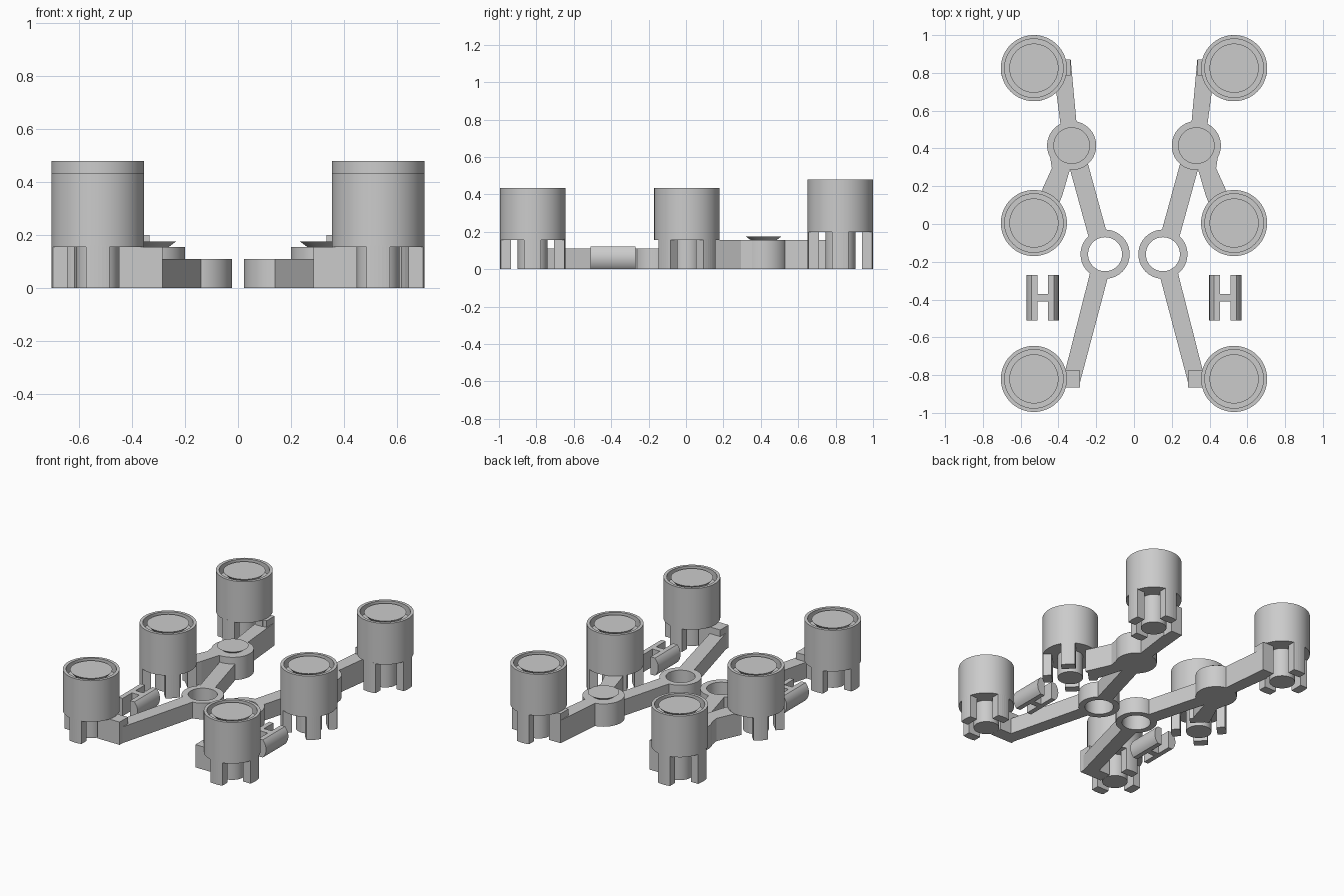
import bpy, bmesh, math

cube = bpy.data.objects.get("Cube")
if cube:
    bpy.data.objects.remove(cube, do_unlink=True)

grey = bpy.data.materials.new("plain_grey")
grey.use_nodes = True
COLOR = (0.6, 0.6, 0.6, 1)
grey.diffuse_color = COLOR
grey.node_tree.nodes["Principled BSDF"].inputs["Base Color"].default_value = COLOR


def finish(name, bm, smooth=False):
    """Turn a bmesh into an object mirrored across x = 0."""
    bmesh.ops.remove_doubles(bm, verts=bm.verts, dist=1e-5)
    bmesh.ops.recalc_face_normals(bm, faces=bm.faces)
    mesh = bpy.data.meshes.new(name)
    bm.to_mesh(mesh)
    bm.free()
    mesh.materials.append(grey)
    obj = bpy.data.objects.new(name, mesh)
    bpy.context.collection.objects.link(obj)
    if smooth:
        bpy.ops.object.select_all(action='DESELECT')
        obj.select_set(True)
        bpy.context.view_layer.objects.active = obj
        bpy.ops.object.shade_smooth_by_angle(angle=math.radians(30))
    obj.modifiers.new("both_sides", 'MIRROR').use_mirror_merge = False
    return obj


def extrude(bm, points, depth):
    """Extrude a 3D outline along a vector."""
    face = bm.faces.new([bm.verts.new(p) for p in points])
    new = bmesh.ops.extrude_face_region(bm, geom=[face])["geom"]
    verts = [v for v in new if isinstance(v, bmesh.types.BMVert)]
    bmesh.ops.translate(bm, verts=verts, vec=depth)


def prism(name, outline, top):
    bm = bmesh.new()
    extrude(bm, [(x, y, 0) for x, y in outline], (0, 0, top))
    return finish(name, bm)


def box(name, x0, x1, y0, y1, top):
    return prism(name, [(x0, y0), (x1, y0), (x1, y1), (x0, y1)], top)


def lathe(name, center, profile, closed=False):
    """Spin a radius / height profile around a vertical axis."""
    cx, cy = center
    bm = bmesh.new()
    verts = [bm.verts.new((cx + r, cy, z)) for r, z in profile]
    edges = [bm.edges.new(pair) for pair in zip(verts, verts[1:])]
    if closed:
        edges.append(bm.edges.new((verts[-1], verts[0])))
    bmesh.ops.spin(bm, geom=verts + edges, cent=(cx, cy, 0), axis=(0, 0, 1),
                   angle=math.tau, steps=64, use_merge=True)
    return finish(name, bm, True)


# Cups: open cylinder, flared plunger and four legs
CUP_X, CUP_R = 0.53, 0.175


def cup(name, y, base, turn):
    top = base + 0.28
    lathe(name + "_cup", (CUP_X, y),
          [(0, base), (CUP_R, base), (CUP_R, top), (0.155, top),
           (0.155, top - 0.06), (0, top - 0.06)])
    lathe(name + "_plunger", (CUP_X, y),
          [(0, 0), (0.08, 0), (0.08, top - 0.04), (0.1, top - 0.04),
           (0.13, top - 0.005), (0, top - 0.005)])
    bm = bmesh.new()
    half = math.asin(0.045 / CUP_R)
    for k in range(4):
        a = math.radians(turn + 90 * k)
        leg = [(CUP_R * math.cos(half * t / 3), CUP_R * math.sin(half * t / 3))
               for t in range(-3, 4)] + [(0.115, 0.045), (0.115, -0.045)]
        extrude(bm, [(CUP_X + u * math.cos(a) - v * math.sin(a),
                      y + u * math.sin(a) + v * math.cos(a), 0)
                     for u, v in leg], (0, 0, base + 0.005))
    finish(name + "_cup_legs", bm)


cup("front", -0.82, 0.155, 0)
cup("middle", 0.005, 0.155, 45)
cup("back", 0.825, 0.2, 0)

# Open ring and pivot hub
lathe("ring", (0.153, -0.16),
      [(0.09, 0), (0.13, 0), (0.13, 0.11), (0.09, 0.11)], closed=True)
lathe("pivot_hub", (0.33, 0.415),
      [(0, 0), (0.13, 0), (0.13, 0.155), (0.068, 0.155),
       (0.097, 0.176), (0, 0.176)])

# Arms and end blocks
prism("front_arm", [(0.135, -0.27), (0.293, -0.865), (0.365, -0.865),
                    (0.365, -0.78), (0.233, -0.26)], 0.11)
box("front_block", 0.285, 0.45, -0.865, -0.775, 0.155)
prism("link_arm", [(0.143, -0.05), (0.24, -0.07), (0.342, 0.3),
                   (0.244, 0.32)], 0.11)
prism("middle_arm", [(0.33, 0.32), (0.38, 0.15), (0.4, 0.1), (0.51, 0.13),
                     (0.435, 0.295), (0.445, 0.36), (0.4, 0.4)], 0.155)
prism("back_arm", [(0.303, 0.52), (0.388, 0.52), (0.425, 0.8),
                   (0.38, 0.87), (0.335, 0.87)], 0.155)
box("back_block", 0.335, 0.42, 0.785, 0.87, 0.2)

# H-shaped clips: flattened round bars joined by a web
CLIP_X, CLIP_R, HALF_H = 0.483, 0.085, 0.06
bm = bmesh.new()
tilt = math.asin(HALF_H / CLIP_R)
for side in (-1, 1):
    arc = [(CLIP_R * math.cos(tilt * t / 6), CLIP_R * math.sin(tilt * t / 6))
           for t in range(-6, 7)]
    section = arc + [(0.028, HALF_H), (0.028, -HALF_H)]
    extrude(bm, [(CLIP_X + side * u, -0.51, HALF_H + v) for u, v in section],
            (0, 0.24, 0))
finish("clip_bars", bm, True)
box("clip_web", CLIP_X - 0.03, CLIP_X + 0.03, -0.41, -0.37, 0.12)
